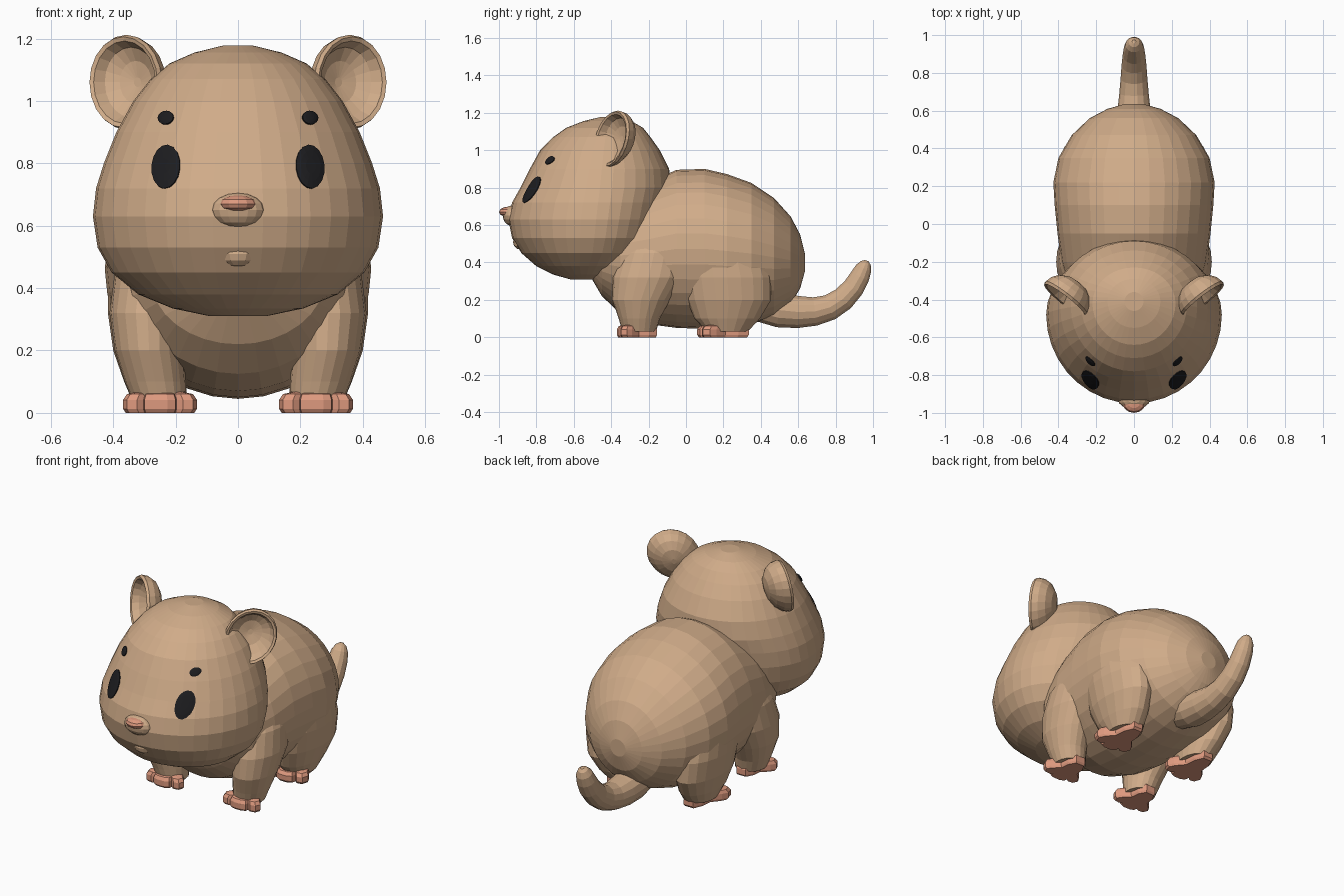
import bpy, bmesh, math
from mathutils import Vector
from mathutils.bvhtree import BVHTree


def material(name, color):
    m = bpy.data.materials.new(name)
    m.diffuse_color = (*color, 1)
    return m


FUR = material("tan fur", (0.63, 0.41, 0.25))
PINK = material("pink skin", (0.73, 0.32, 0.21))
BLACK = material("black", (0.012, 0.012, 0.014))


def finish(name, bm, mat):
    bmesh.ops.recalc_face_normals(bm, faces=bm.faces)
    me = bpy.data.meshes.new(name)
    bm.to_mesh(me)
    bm.free()
    me.materials.append(mat)
    ob = bpy.data.objects.new(name, me)
    bpy.context.collection.objects.link(ob)
    return ob


def loft(name, rings, mat):
    """Skin a list of closed rings and cap both ends."""
    bm = bmesh.new()
    rows = [[bm.verts.new(p) for p in r] for r in rings]
    n = len(rows[0])
    for a, b in zip(rows, rows[1:]):
        for i in range(n):
            j = (i + 1) % n
            bm.faces.new((a[i], a[j], b[j], b[i]))
    bm.faces.new(rows[0])
    bm.faces.new(rows[-1])
    return finish(name, bm, mat)


def ring(center, u, v, n):
    c, u, v = Vector(center), Vector(u), Vector(v)
    return [c + u * math.cos(2 * math.pi * i / n) + v * math.sin(2 * math.pi * i / n)
            for i in range(n)]


def ellipsoid(name, center, radii, mat, seg=16):
    bm = bmesh.new()
    bmesh.ops.create_uvsphere(bm, u_segments=seg, v_segments=seg // 2, radius=1)
    for v in bm.verts:
        v.co = Vector(center) + Vector([a * b for a, b in zip(v.co, radii)])
    return finish(name, bm, mat)


# Head: horizontal sections (z, front y, back y, widest y, half width)
HEAD = [(0.31, -0.62, -0.46, -0.54, 0.09), (0.335, -0.71, -0.38, -0.53, 0.21),
        (0.38, -0.80, -0.28, -0.52, 0.32), (0.45, -0.88, -0.20, -0.50, 0.405),
        (0.53, -0.93, -0.15, -0.49, 0.45), (0.63, -0.95, -0.12, -0.48, 0.465),
        (0.72, -0.93, -0.10, -0.47, 0.455), (0.80, -0.885, -0.08, -0.46, 0.43),
        (0.90, -0.835, -0.09, -0.45, 0.39), (1.00, -0.78, -0.14, -0.44, 0.335),
        (1.07, -0.71, -0.19, -0.43, 0.28), (1.12, -0.64, -0.23, -0.42, 0.22),
        (1.155, -0.55, -0.29, -0.41, 0.14), (1.177, -0.46, -0.36, -0.41, 0.05)]
rings = []
for z, yf, yb, yc, w in HEAD:
    r = []
    for i in range(36):
        a = 2 * math.pi * i / 36
        s = math.sin(a)
        r.append((w * math.cos(a), yc + s * ((yb - yc) if s > 0 else (yc - yf)), z))
    rings.append(r)
head = loft("head", rings, FUR)

# Body: upright sections (y, bottom z, top z, half width)
BODY = [(-0.52, 0.34, 0.5, 0.13), (-0.45, 0.22, 0.65, 0.28), (-0.35, 0.125, 0.75, 0.345),
        (-0.20, 0.07, 0.83, 0.385), (-0.05, 0.05, 0.895, 0.405), (0.1, 0.045, 0.90, 0.42),
        (0.22, 0.05, 0.872, 0.427), (0.35, 0.07, 0.825, 0.40), (0.47, 0.11, 0.745, 0.33),
        (0.56, 0.18, 0.645, 0.235), (0.61, 0.26, 0.55, 0.14), (0.635, 0.35, 0.45, 0.05)]
loft("body", [ring((0, y, (a + b) / 2), (w, 0, 0), (0, 0, (b - a) / 2), 32)
              for y, a, b, w in BODY], FUR)

# Tail: (y, z, radius) along a curling path
TAIL = [(0.40, 0.17, 0.09), (0.50, 0.145, 0.095), (0.60, 0.135, 0.088), (0.69, 0.138, 0.078),
        (0.77, 0.16, 0.071), (0.84, 0.205, 0.066), (0.895, 0.265, 0.06),
        (0.93, 0.325, 0.054), (0.95, 0.37, 0.045), (0.962, 0.398, 0.028), (0.966, 0.41, 0.01)]
rings = []
for i, (y, z, r) in enumerate(TAIL):
    a, b = TAIL[max(i - 1, 0)], TAIL[min(i + 1, len(TAIL) - 1)]
    t = Vector((0, b[0] - a[0], b[1] - a[1])).normalized()
    rings.append(ring((0, y, z), (r, 0, 0), (0, -t.z * r, t.y * r), 14))
loft("tail", rings, FUR)

# Muzzle, nose tip and lower lip
ellipsoid("muzzle", (0, -0.93, 0.65), (0.085, 0.05, 0.055), FUR)
ellipsoid("nose", (0, -0.95, 0.67), (0.06, 0.05, 0.028), PINK, 12)
ellipsoid("lower_lip", (0, -0.885, 0.51), (0.055, 0.04, 0.042), FUR, 12)

# Legs: (z, x, y, half width, half depth)
FRONT = [(0.03, 0.25, -0.25, 0.085, 0.09), (0.10, 0.265, -0.25, 0.098, 0.11),
         (0.20, 0.285, -0.24, 0.11, 0.155), (0.32, 0.29, -0.20, 0.122, 0.19),
         (0.45, 0.275, -0.17, 0.12, 0.18), (0.55, 0.25, -0.14, 0.10, 0.14),
         (0.62, 0.24, -0.12, 0.05, 0.07)]
HIND = [(0.03, 0.25, 0.22, 0.085, 0.11), (0.10, 0.265, 0.22, 0.10, 0.175),
        (0.20, 0.285, 0.23, 0.115, 0.225), (0.32, 0.295, 0.22, 0.122, 0.235),
        (0.45, 0.29, 0.20, 0.125, 0.22), (0.58, 0.26, 0.19, 0.11, 0.17),
        (0.66, 0.25, 0.18, 0.05, 0.08)]
# Half outline of a three-toed foot, heel to middle toe
FOOT = [(0.25, 1.0), (0.45, 0.6), (0.5, 0.1), (0.85, -0.25), (1.0, -0.5), (0.9, -0.78),
        (0.62, -0.82), (0.45, -0.7), (0.42, -0.9), (0.2, -1.0)]
outline = FOOT + [(-x, y) for x, y in reversed(FOOT)]

bvh = BVHTree.FromPolygons([v.co for v in head.data.vertices],
                           [list(p.vertices) for p in head.data.polygons])


def face_spot(name, cx, cz, rx, rz, tilt):
    """Thin oval plate that follows the head surface."""
    rings = []
    for s, lift in ((1.0, -0.01), (1.0, 0.005), (0.7, 0.008), (0.35, 0.009), (0.05, 0.009)):
        r = []
        for p in ring((0, 0, 0), (rx * s, 0, 0), (0, 0, rz * s), 16):
            x = cx + p.x * math.cos(tilt) + p.z * math.sin(tilt)
            z = cz - p.x * math.sin(tilt) + p.z * math.cos(tilt)
            hit, normal, _, _ = bvh.ray_cast(Vector((x, -2, z)), Vector((0, 1, 0)))
            if normal.y > 0:
                normal = -normal
            r.append(hit + normal * lift)
        rings.append(r)
    loft(name, rings, BLACK)


# Ear cup: (radius scale, depth along the opening direction)
EAR = [(0.1, -0.095), (0.45, -0.085), (0.75, -0.06), (0.93, -0.025), (1.0, 0.01),
       (0.96, 0.025), (0.87, 0.02), (0.74, -0.015), (0.45, -0.04), (0.1, -0.05)]

for side, label in ((1, "right"), (-1, "left")):
    for kind, table, fy, fl in (("front", FRONT, -0.262, 0.108), ("hind", HIND, 0.198, 0.138)):
        loft(f"{label}_{kind}_leg", [ring((side * x, y, z), (w, 0, 0), (0, d, 0), 20)
                                     for z, x, y, w, d in table], FUR)
        loft(f"{label}_{kind}_foot",
             [[(side * 0.25 + x * 0.118 * s, fy + y * fl * s, z) for x, y in outline]
              for s, z in ((0.93, 0), (1, 0.012), (1, 0.042), (0.9, 0.06), (0.6, 0.068))], PINK)
    n = Vector((side * 0.6, -0.8, 0))
    u = Vector((side * 0.8, 0.6, 0)) * 0.142
    v = Vector((side * 0.0, 0.03, 0.152))
    c = Vector((side * 0.352, -0.385, 1.06))
    loft(f"{label}_ear", [ring(c + n * d, u * s, v * s, 20) for s, d in EAR], FUR)
    face_spot(f"{label}_eye", side * 0.23, 0.788, 0.045, 0.07, -side * 0.1)
    face_spot(f"{label}_brow", side * 0.23, 0.945, 0.025, 0.021, side * 0.3)
